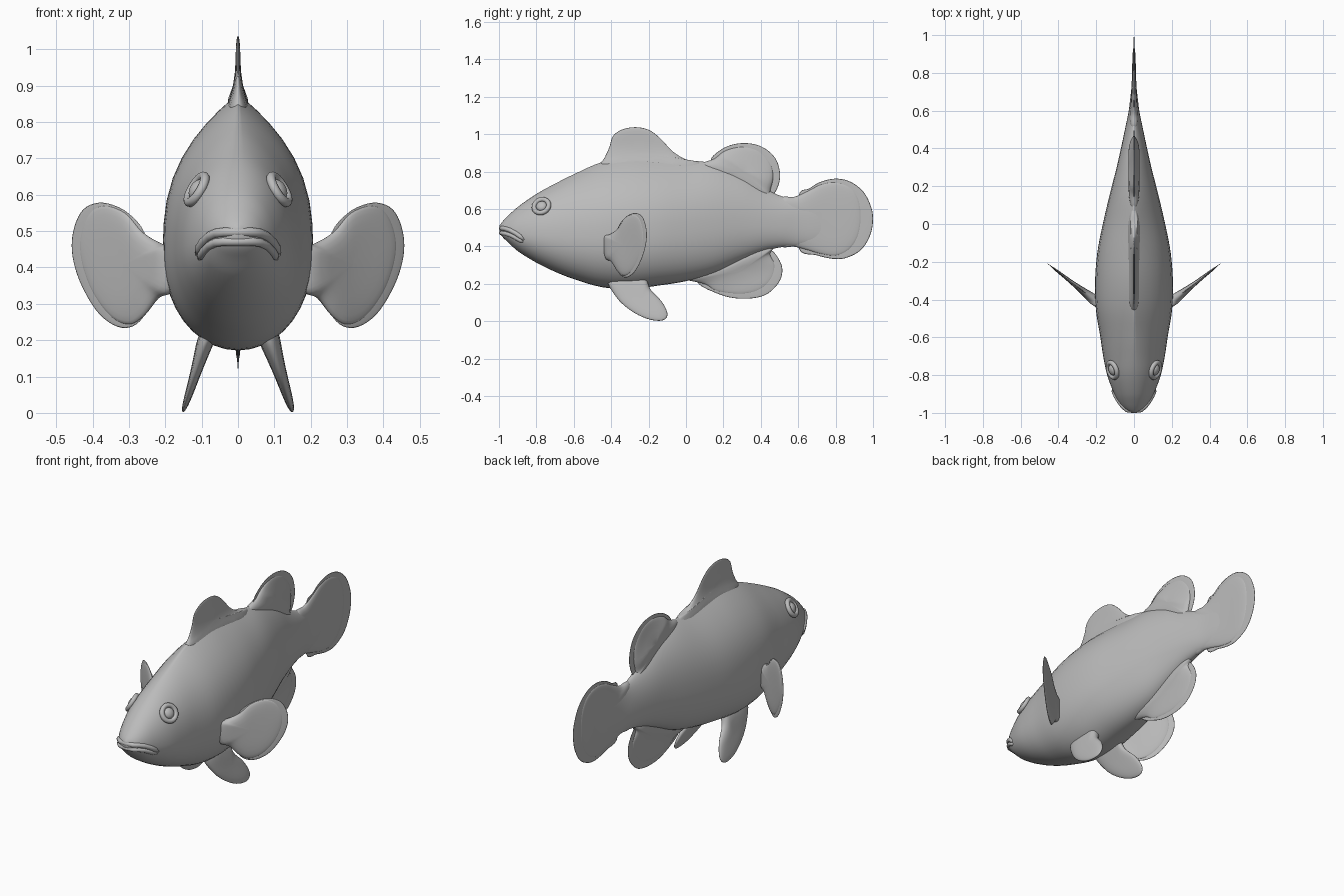
import bpy, bmesh, math
from mathutils import Vector

if "Cube" in bpy.data.objects:
    bpy.data.objects.remove(bpy.data.objects["Cube"])

grey = bpy.data.materials.new("plain_grey")
grey.diffuse_color = (0.5, 0.5, 0.5, 1)
grey.use_nodes = True
grey.node_tree.nodes["Principled BSDF"].inputs["Base Color"].default_value = grey.diffuse_color


def finish(name, bm):
    bmesh.ops.remove_doubles(bm, verts=bm.verts, dist=1e-5)
    bmesh.ops.recalc_face_normals(bm, faces=bm.faces)
    mesh = bpy.data.meshes.new(name)
    bm.to_mesh(mesh)
    bm.free()
    mesh.materials.append(grey)
    mesh.shade_smooth()
    ob = bpy.data.objects.new(name, mesh)
    bpy.context.collection.objects.link(ob)
    return ob


def bridge(bm, rings):
    n = len(rings[0])
    for a, b in zip(rings, rings[1:]):
        for i in range(n):
            j = (i + 1) % n
            bm.faces.new((a[i], a[j], b[j], b[i]))


# Body stations: y, top, bottom, half width, roundness of the back (0.5 round, 1 pointed)
STATIONS = [
    (-.998, .51, .48, .010, .5), (-.985, .528, .455, .042, .5), (-.955, .56, .425, .072, .5),
    (-.9, .61, .375, .104, .5), (-.8, .68, .313, .142, .55), (-.7, .735, .264, .163, .65),
    (-.6, .785, .225, .178, .75), (-.45, .85, .182, .202, .95), (-.3, .876, .172, .206, 1),
    (-.15, .872, .19, .194, 1), (0, .86, .214, .165, 1), (.15, .843, .255, .13, .9),
    (.3, .785, .325, .092, .8), (.42, .71, .375, .065, .7), (.52, .665, .397, .044, .6),
    (.6, .655, .40, .028, .5), (.7, .65, .41, .016, .5), (.8, .62, .45, .004, .5)]


def station(y):
    """Smoothly interpolate the body stations."""
    S = STATIONS
    k = max(i for i in range(len(S) - 1) if S[i][0] <= y or i == 0)
    h = S[k + 1][0] - S[k][0]
    t = min(1, max(0, (y - S[k][0]) / h))

    def slope(i, c):
        a, b = S[max(i - 1, 0)], S[min(i + 1, len(S) - 1)]
        return (b[c] - a[c]) / (b[0] - a[0])
    return [(2*t**3 - 3*t*t + 1) * S[k][c] + (t**3 - 2*t*t + t) * h * slope(k, c)
            + (3*t*t - 2*t**3) * S[k + 1][c] + (t**3 - t*t) * h * slope(k + 1, c)
            for c in range(1, 5)]


def half_width(y, z):
    top, bot, w, q = station(y)
    mid = bot + .4 * (top - bot)
    if z > mid:
        u = min(1, (z - mid) / (top - mid))
        return w * (1 - u ** (2 + (q - .5) * 1.2)) ** q
    return w * math.sqrt(1 - min(1, (mid - z) / (mid - bot)) ** 2.2)


def make_body():
    bm = bmesh.new()
    rings, n = [], 40
    ys = [s[0] + (t[0] - s[0]) * f / 4 for s, t in zip(STATIONS, STATIONS[1:]) for f in range(4)]
    for y in ys + [STATIONS[-1][0]]:
        top, bot = station(y)[:2]
        mid = bot + .4 * (top - bot)
        ring = []
        for i in range(n):
            a = 2 * math.pi * i / n
            s = math.sin(a)
            z = mid + s * (top - mid if s > 0 else mid - bot)
            x = half_width(y, z) * (1 if math.cos(a) > 0 else -1)
            ring.append(bm.verts.new((0 if abs(math.cos(a)) < 1e-6 else x, y, z)))
        rings.append(ring)
    bridge(bm, rings)
    bm.faces.new(rings[0])
    bm.faces.new(rings[-1])
    finish("body", bm)


def smooth_outline(pts, steps=5):
    out, n = [], len(pts)
    for i in range(n):
        p = [Vector(pts[(i + k) % n]) for k in (-1, 0, 1, 2)]
        for s in range(steps):
            t = s / steps
            out.append(.5 * (2*p[1] + (p[2] - p[0]) * t + (2*p[0] - 5*p[1] + 4*p[2] - p[3]) * t*t
                             + (3*p[1] - p[0] - 3*p[2] + p[3]) * t**3))
    return out


def fin(name, pts, place, normal, thick):
    """Lens-shaped plate from a closed 2D outline; thick(a, b) is the half thickness."""
    bm = bmesh.new()
    line = smooth_outline(pts)
    c = sum(line, Vector((0, 0))) / len(line)
    normal = Vector(normal).normalized()
    scales = [.01, .25, .5, .7, .85, .94, .985, 1]
    rings = []
    for side, s in [(1, s) for s in scales] + [(-1, s) for s in reversed(scales[:-1])]:
        ring = []
        for p in line:
            q = c + (p - c) * s
            off = side * thick(*q) * math.sqrt(1 - s ** 4)
            ring.append(bm.verts.new(Vector(place(*q)) + normal * off))
        rings.append(ring)
    bridge(bm, rings)
    bm.faces.new(rings[0])
    bm.faces.new(rings[-1])
    finish(name, bm)


def taper(d, base, tip, length):
    t = min(1, max(0, d / length))
    return tip + (base - tip) * (1 - t) ** 2


make_body()
flat = lambda y, z: (0, y, z)
X = (1, 0, 0)
film = lambda a, b: .003

# Front dorsal fin
fin("front_dorsal_fin", [(-.46, .83), (-.435, .875), (-.41, .93), (-.39, .99), (-.34, 1.025), (-.27, 1.037),
    (-.2, 1.023), (-.14, .98), (-.07, .907), (0, .865), (.08, .845), (.06, .78), (-.2, .76), (-.42, .78)],
    flat, X, lambda y, z: taper(z - .82, .04, .007, .15))
# Rear dorsal fin and its rim
fin("rear_dorsal_fin", [(.08, .84), (.15, .868), (.21, .912), (.3, .932), (.39, .91), (.45, .845), (.467, .77),
    (.45, .69), (.46, .655), (.4, .65), (.2, .76), (.1, .79)],
    flat, X, lambda y, z: taper(z - 1.0 + .6 * y, .03, .008, .16))
fin("rear_dorsal_rim", [(.13, .855), (.2, .925), (.3, .952), (.4, .935), (.475, .875), (.503, .79), (.49, .715),
    (.45, .665), (.38, .68), (.2, .78)], flat, X, film)
# Anal fin and its rim
fin("anal_fin", [(.0, .225), (.1, .198), (.17, .16), (.3, .145), (.4, .17), (.46, .23), (.475, .3), (.45, .36),
    (.47, .40), (.38, .40), (.2, .31), (.06, .26)],
    flat, X, lambda y, z: taper(.24 + .38 * (y - .1) - z, .03, .008, .13))
fin("anal_rim", [(.06, .215), (.18, .143), (.3, .12), (.42, .138), (.495, .205), (.515, .28), (.485, .35),
    (.44, .385), (.36, .37), (.2, .3)], flat, X, film)
# Tail fin and its rim
fin("tail_fin", [(.5, .655), (.58, .665), (.65, .695), (.72, .73), (.8, .742), (.88, .715), (.925, .65),
    (.938, .55), (.92, .45), (.87, .38), (.8, .35), (.72, .36), (.65, .38), (.58, .398), (.5, .405), (.48, .53)],
    flat, X, lambda y, z: taper(y - .5, .035, .01, .35))
fin("tail_rim", [(.6, .665), (.66, .71), (.72, .745), (.8, .762), (.88, .745), (.95, .69), (.99, .61), (1, .54),
    (.985, .46), (.94, .385), (.87, .343), (.8, .332), (.7, .352), (.6, .395)], flat, X, film)

# Paired fins
for side, label in ((1, "left"), (-1, "right")):
    pec = lambda x, z: (side * x, -.41 + (x - .2) * .78, z)
    pec_n = (side * -.78, 1, 0)
    fin(label + "_pectoral_fin", [(.17, .45), (.21, .465), (.26, .495), (.31, .55), (.37, .57), (.412, .545),
        (.435, .48), (.43, .41), (.4, .33), (.35, .265), (.3, .243), (.26, .265), (.22, .315), (.18, .34)],
        pec, pec_n, lambda x, z: taper(x - .18, .04, .008, .22))
    fin(label + "_pectoral_rim", [(.25, .475), (.3, .548), (.37, .578), (.425, .56), (.453, .50), (.455, .43),
        (.43, .35), (.38, .27), (.32, .234), (.27, .252), (.24, .32)], pec, pec_n, film)
    fin(label + "_pelvic_fin", [(-.42, .22), (-.37, .125), (-.3, .06), (-.22, .017), (-.15, .002), (-.11, .012),
        (-.10, .045), (-.13, .105), (-.19, .17), (-.23, .25), (-.36, .28)],
        lambda y, z: (side * (.087 + (.2 - z) * .32), y, z), (1, 0, .32),
        lambda y, z: taper(.22 - z, .034, .013, .22))

    # Eye: ring with a domed ball, aligned with the head surface
    y, z, e = -.772, .613, .02
    n = Vector((1, -(half_width(y + e, z) - half_width(y - e, z)) / (2 * e),
                -(half_width(y, z + e) - half_width(y, z - e)) / (2 * e))).normalized()
    n.x *= side
    pos = Vector((side * half_width(y, z), y, z)) + n * .004
    rot = n.to_track_quat('Z', 'Y').to_euler()
    bpy.ops.mesh.primitive_torus_add(location=pos, rotation=rot, major_radius=.041, minor_radius=.013,
                                     major_segments=32, minor_segments=10)
    bpy.context.object.name = label + "_eye_ring"
    bpy.ops.mesh.primitive_uv_sphere_add(location=pos, rotation=rot, radius=.029, segments=24, ring_count=12)
    bpy.context.object.name = label + "_eye"
    bpy.context.object.scale.z = .6


# Lips: tapered tubes that follow the snout
def lip(name, path, radius):
    half = [Vector((half_width(y, z) - .004, y, z)) for y, z in path]
    pts = [Vector((-p.x, p.y, p.z)) for p in reversed(half)] + [Vector((0, -.988, path[0][1]))] + half
    bm = bmesh.new()
    rings = []
    for i, p in enumerate(pts):
        d = (pts[min(i + 1, len(pts) - 1)] - pts[max(i - 1, 0)]).normalized()
        u = d.cross(Vector((0, 0, 1))).normalized()
        v = u.cross(d)
        r = radius * (.45 if i in (0, len(pts) - 1) else 1)
        rings.append([bm.verts.new(p + r * (u * math.cos(k * math.pi / 5) + v * math.sin(k * math.pi / 5)))
                      for k in range(10)])
    bridge(bm, rings)
    bm.faces.new(rings[0])
    bm.faces.new(rings[-1])
    finish(name, bm)


lip("upper_lip", [(-.984, .497), (-.965, .494), (-.94, .486), (-.91, .470), (-.885, .452), (-.865, .435)], .013)
lip("lower_lip", [(-.982, .471), (-.962, .468), (-.937, .460), (-.91, .446), (-.885, .432), (-.87, .424)], .012)

for ob in bpy.data.objects:
    if not ob.data.materials:
        ob.data.materials.append(grey)
        ob.data.shade_smooth()
